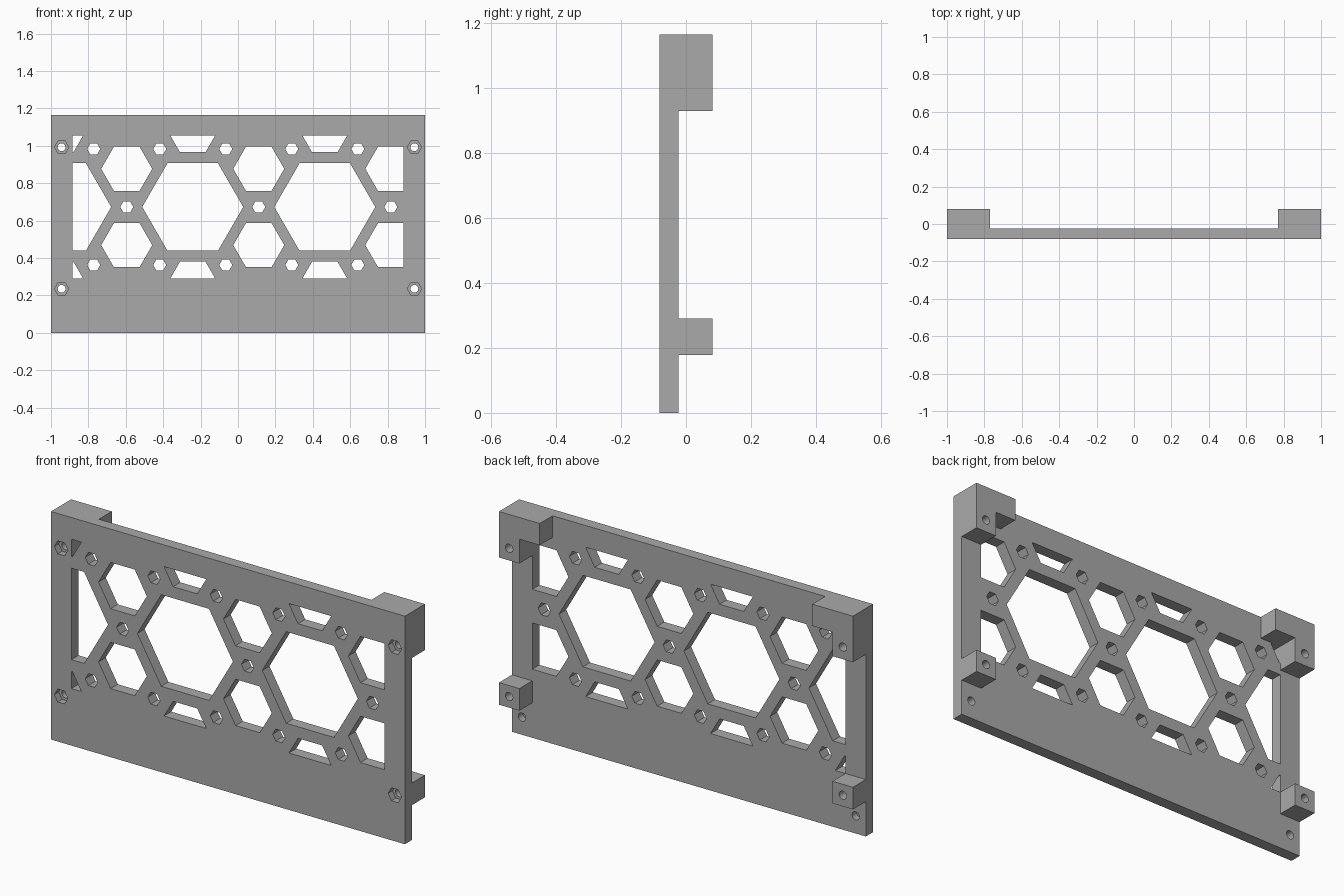
import bpy, bmesh
from math import cos, sin, tau

cube = bpy.data.objects.get("Cube")
if cube:
    bpy.data.objects.remove(cube, do_unlink=True)

grey = bpy.data.materials.new("plain_grey")
grey.use_nodes = True
colour = (0.4, 0.4, 0.4, 1)
grey.diffuse_color = colour
grey.node_tree.nodes["Principled BSDF"].inputs["Base Color"].default_value = colour

FRONT, PLATE_BACK, BACK = -0.081, -0.023, 0.081
HEIGHT, RIM, LOW, HIGH = 1.165, 0.885, 0.291, 1.054
MID = (LOW + HIGH) / 2
STEP = 0.353          # horizontal half pitch of the honeycomb
START = -0.948        # first honeycomb column


def ngon(x, z, r, sides=6):
    return [(x + r * cos(tau * i / sides), z + r * sin(tau * i / sides)) for i in range(sides)]


def rect(x0, x1, z0, z1):
    return [(x0, z0), (x1, z0), (x1, z1), (x0, z1)]


def clip(points):
    """Trim an outline to the open window inside the rim."""
    for axis, sign, limit in ((0, 1, RIM), (0, -1, RIM), (1, 1, HIGH), (1, -1, -LOW)):
        kept = []
        for i, b in enumerate(points):
            a = points[i - 1]
            da, db = limit - sign * a[axis], limit - sign * b[axis]
            if da * db < 0:
                t = da / (da - db)
                kept.append((a[0] + (b[0] - a[0]) * t, a[1] + (b[1] - a[1]) * t))
            if db >= 0:
                kept.append(b)
        points = kept
    return points


def prisms(name, outlines, y0, y1):
    """Extrude outlines in the xz plane from y0 to y1 into one object."""
    bm = bmesh.new()
    for points in outlines:
        if len(points) < 3:
            continue
        face = bm.faces.new([bm.verts.new((x, y0, z)) for x, z in points])
        moved = bmesh.ops.extrude_face_region(bm, geom=[face])["geom"]
        for v in moved:
            if isinstance(v, bmesh.types.BMVert):
                v.co.y = y1
    bmesh.ops.recalc_face_normals(bm, faces=bm.faces)
    mesh = bpy.data.meshes.new(name)
    bm.to_mesh(mesh)
    bm.free()
    mesh.materials.append(grey)
    obj = bpy.data.objects.new(name, mesh)
    bpy.context.collection.objects.link(obj)
    return obj


def combine(target, tool, operation):
    mod = target.modifiers.new(tool.name, 'BOOLEAN')
    mod.operation, mod.solver, mod.object = operation, 'EXACT', tool
    bpy.context.view_layer.objects.active = target
    bpy.ops.object.modifier_apply(modifier=mod.name)
    bpy.data.objects.remove(tool, do_unlink=True)


# Front plate
panel = prisms("mounting_panel", [rect(-1, 1, 0, HEIGHT)], FRONT, PLATE_BACK)

# Corner mounts behind the plate: L-shaped at the top, square below
for s in (-1, 1):
    upper = [(s, 0.93), (s, HEIGHT), (s * 0.77, HEIGHT), (s * 0.77, HIGH),
             (s * RIM, HIGH), (s * RIM, 0.93)]
    combine(panel, prisms("upper_mount", [upper], -0.05, BACK), 'UNION')
    lower = rect(min(s, s * RIM), max(s, s * RIM), 0.178, LOW)
    combine(panel, prisms("lower_mount", [lower], -0.05, BACK), 'UNION')

# Honeycomb openings and small hexagonal holes
openings = []
for column in range(6):
    x = START + column * STEP
    if column % 2 == 0:
        openings.append(ngon(x, MID, 0.27))
        openings += [ngon(x, MID + s * 0.411, 0.1365) for s in (-1, 1)]
    else:
        openings.append(ngon(x, MID, 0.035))
        openings += [ngon(x, MID + s * 0.204, 0.1365) for s in (-1, 1)]
    openings += [ngon(x + STEP / 2, MID + s * 0.31, 0.035) for s in (-1, 1)]
combine(panel, prisms("openings", [clip(o) for o in openings], -0.2, 0.2), 'DIFFERENCE')

# Screw holes through the mounts, nut recesses in front, blind holes at the foot
screws = [(s * 0.943, z) for s in (-1, 1) for z in (0.235, 0.992)]
combine(panel, prisms("screw_holes", [ngon(x, z, 0.021, 24) for x, z in screws], -0.2, 0.2), 'DIFFERENCE')
combine(panel, prisms("nut_recesses", [ngon(x, z, 0.038) for x, z in screws], -0.2, FRONT + 0.035), 'DIFFERENCE')
feet = [ngon(s * 0.943, 0.09, 0.021, 24) for s in (-1, 1)]
combine(panel, prisms("foot_holes", feet, -0.06, 0.0), 'DIFFERENCE')
